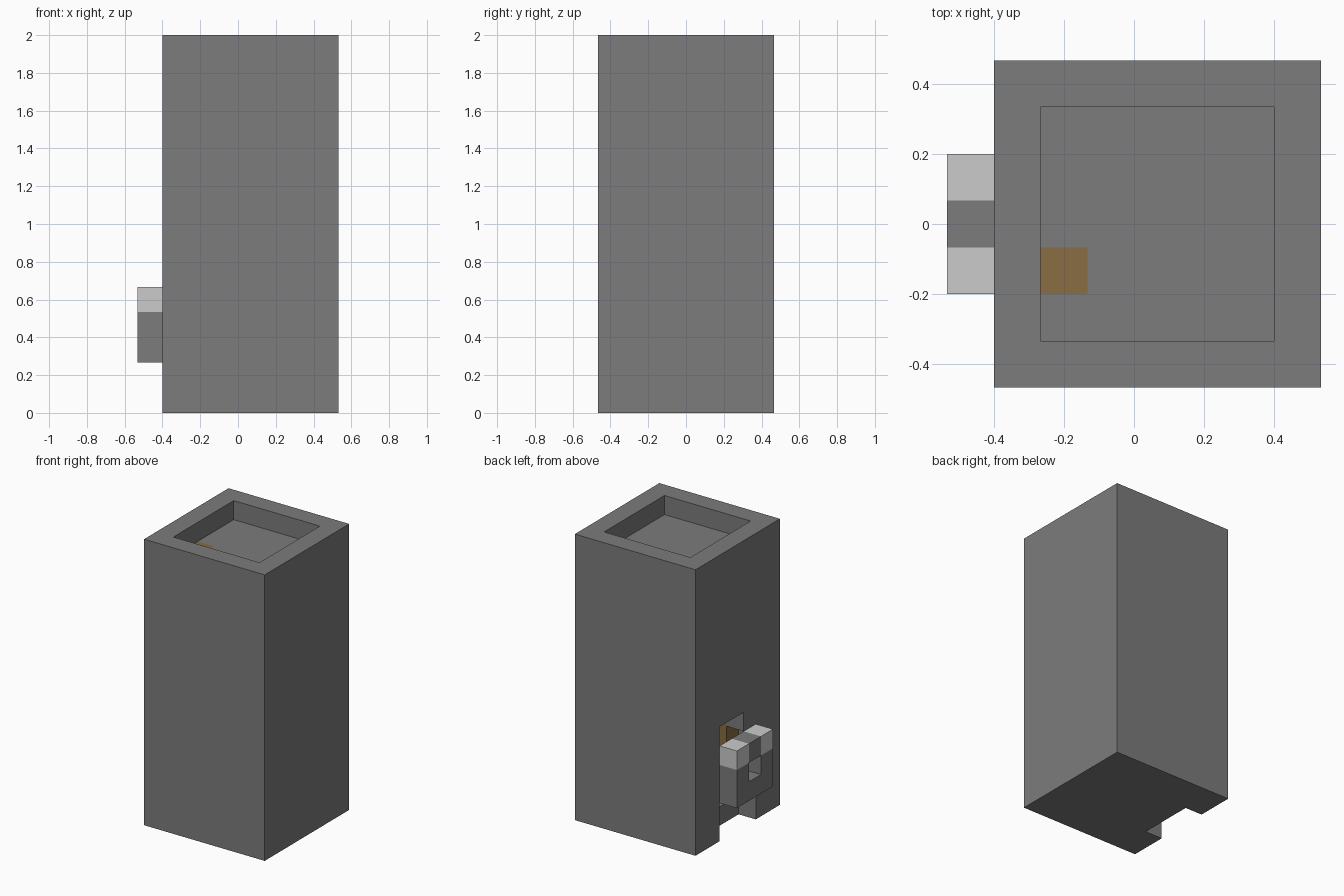
import bpy

if "Cube" in bpy.data.objects:
    bpy.data.objects.remove(bpy.data.objects["Cube"], do_unlink=True)

U = 2 / 15                      # size of one block
ORIGIN = (-3 * U, -3.5 * U, 0)  # front right bottom corner of the tower


def material(name, color):
    mat = bpy.data.materials.new(name)
    mat.use_nodes = True
    mat.diffuse_color = (*color, 1)
    mat.node_tree.nodes["Principled BSDF"].inputs["Base Color"].default_value = (*color, 1)
    return mat


stone = material("dark grey stone", (0.2, 0.2, 0.2))
pale = material("pale grey stone", (0.6, 0.6, 0.6))
wood = material("brown wood", (0.25, 0.153, 0.054))


def block(name, lo, hi, mat):
    """Box between two corners given in block units."""
    bpy.ops.mesh.primitive_cube_add(size=1)
    obj = bpy.context.object
    obj.name = obj.data.name = name
    for v in obj.data.vertices:
        v.co = [ORIGIN[i] + U * (hi[i] if v.co[i] > 0 else lo[i]) for i in range(3)]
    obj.data.materials.append(mat)
    return obj


def carve(obj, lo, hi):
    """Remove a box from an object."""
    cutter = block("cutter", lo, hi, stone)
    cutter.hide_render = True
    mod = obj.modifiers.new("carve", 'BOOLEAN')
    mod.operation = 'DIFFERENCE'
    mod.solver = 'EXACT'
    mod.object = cutter
    bpy.context.view_layer.objects.active = obj
    bpy.ops.object.modifier_apply(modifier=mod.name)
    bpy.data.objects.remove(cutter, do_unlink=True)


# Hollow tower with a roof parapet, ladder hatch and stepped doorway
tower = block("tower", (0, 0, 0), (7, 7, 15), stone)
carve(tower, (1, 1, 14), (6, 6, 16))
carve(tower, (1, 1, 1), (6, 6, 13))
carve(tower, (1, 2, 12.5), (2, 3, 14.5))
carve(tower, (-1, 2, -1), (1, 5, 5))
carve(tower, (-1, 3, 4.5), (1, 5, 6))

# Ladder against the inside of the doorway wall
block("ladder", (1, 2, 1), (2, 3, 14), wood)

# Window frame standing out from the doorway, with pale upper corners
frame = block("window_frame", (-1, 2, 2), (0, 5, 5), stone)
carve(frame, (-2, 3, 3), (1, 4, 4))
for side, y in (("right", 2), ("left", 4)):
    carve(frame, (-2, y - (y == 2), 4), (1, y + 1 + (y == 4), 6))
    block(f"{side}_frame_corner", (-1, y, 4), (0, y + 1, 5), pale)
